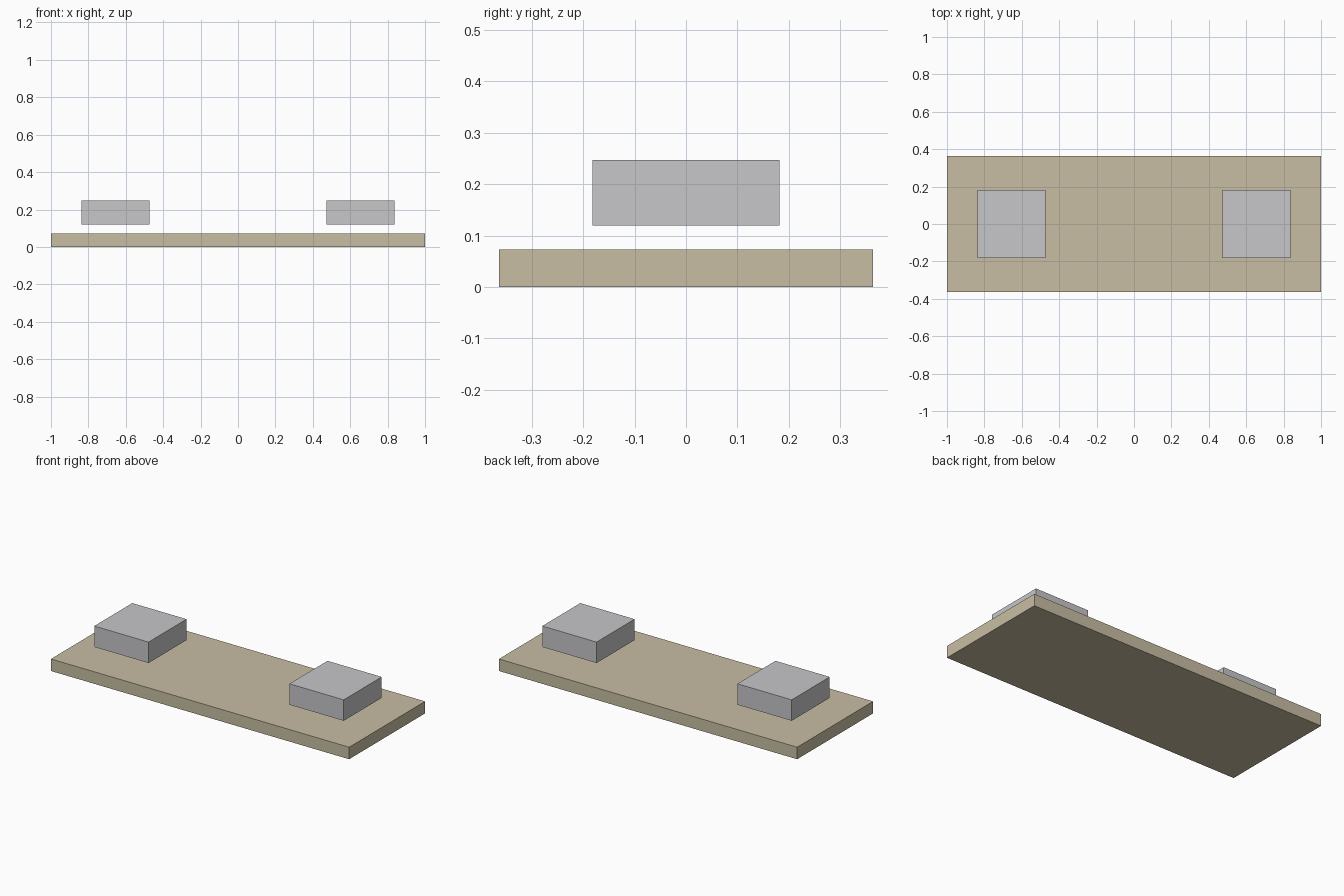
import bpy

if "Cube" in bpy.data.objects:
    bpy.data.objects.remove(bpy.data.objects["Cube"])


def material(name, rgb):
    mat = bpy.data.materials.new(name)
    mat.diffuse_color = (*rgb, 1.0)
    mat.use_nodes = True
    mat.node_tree.nodes["Principled BSDF"].inputs["Base Color"].default_value = mat.diffuse_color
    return mat


def box(name, size, centre_x, bottom, mat):
    """Axis-aligned box resting at height `bottom`."""
    bpy.ops.mesh.primitive_cube_add(size=1, location=(centre_x, 0, bottom + size[2] / 2))
    obj = bpy.context.object
    obj.name = name
    obj.scale = size
    bpy.ops.object.transform_apply(location=False, rotation=False, scale=True)
    obj.data.materials.append(mat)
    return obj


tan = material("tan", (0.578, 0.515, 0.371))
grey = material("light grey", (0.571, 0.571, 0.591))

# Flat base slab
box("base_slab", (2.0, 0.727, 0.073), 0, 0, tan)

# Pair of square blocks hovering above the slab
for side, x in (("left", -0.6545), ("right", 0.6545)):
    box(side + "_block", (0.364, 0.364, 0.127), x, 0.12, grey)
